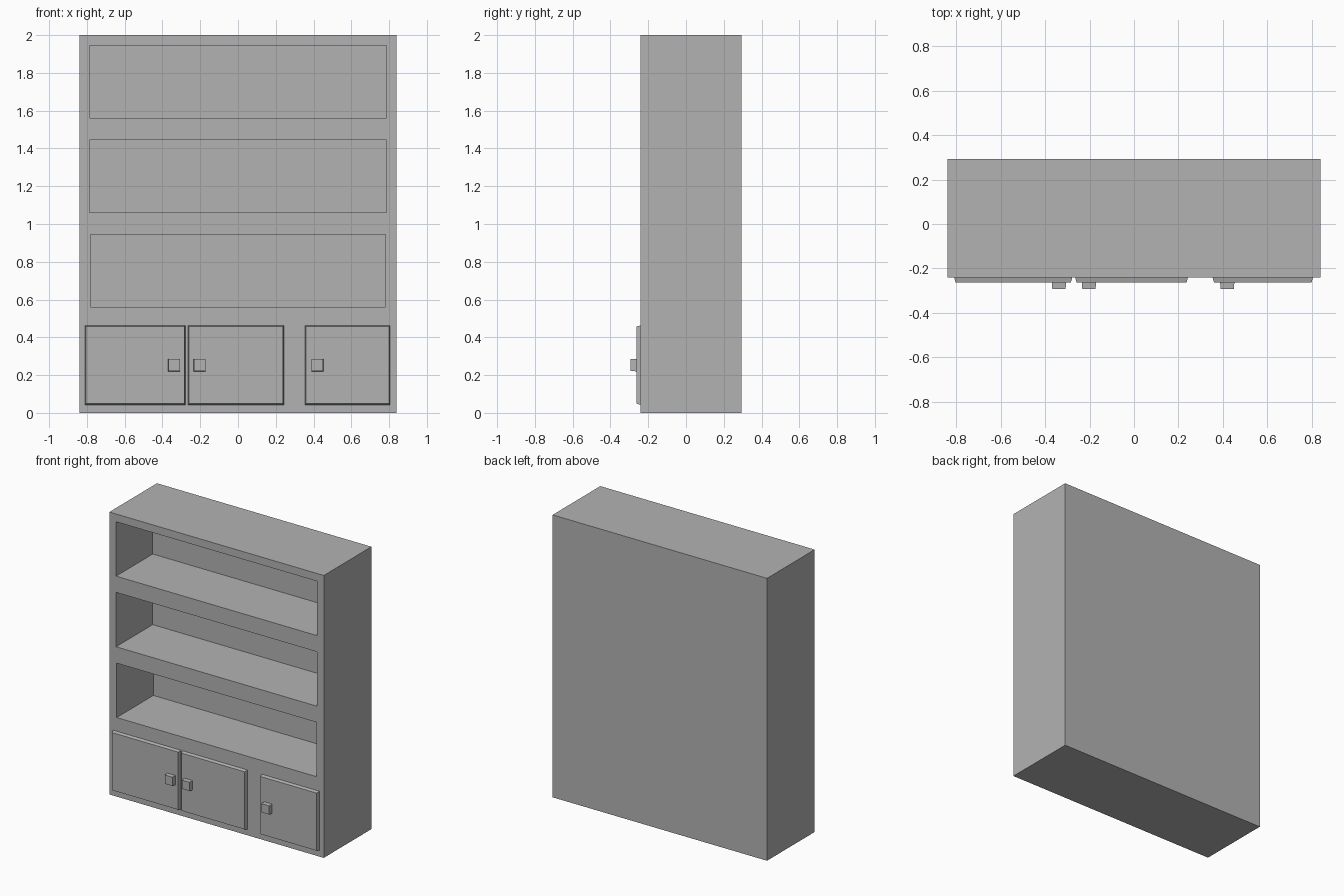
import bpy, bmesh

default = bpy.data.objects.get("Cube")
if default:
    bpy.data.objects.remove(default, do_unlink=True)

# Single painted finish
grey = bpy.data.materials.new("plain grey")
grey.use_nodes = True
colour = (0.45, 0.45, 0.45, 1)
grey.diffuse_color = colour
grey.node_tree.nodes["Principled BSDF"].inputs["Base Color"].default_value = colour


def block(name, x, y, z, taper=0.0):
    """Box between the (low, high) pairs; its front face shrinks by taper."""
    bm = bmesh.new()
    bmesh.ops.create_cube(bm, size=1)
    for v in bm.verts:
        inset = taper if v.co.y < 0 else 0
        v.co = (x[1] - inset if v.co.x > 0 else x[0] + inset,
                y[1] if v.co.y > 0 else y[0],
                z[1] - inset if v.co.z > 0 else z[0] + inset)
    mesh = bpy.data.meshes.new(name)
    bm.to_mesh(mesh)
    bm.free()
    mesh.materials.append(grey)
    obj = bpy.data.objects.new(name, mesh)
    bpy.context.collection.objects.link(obj)
    return obj


FRONT, BACK, DOOR_FRONT = -0.24, 0.293, -0.263

# Cabinet body with three open shelf recesses
body = block("cabinet_body", (-0.84, 0.84), (FRONT, BACK), (0, 2))
bpy.context.view_layer.objects.active = body
for low, half in ((0.56, 0.782), (1.06, 0.787), (1.56, 0.787)):
    cutter = block("shelf_cutter", (-half, half), (FRONT - 0.1, 0.17), (low, low + 0.385))
    cutter.hide_render = True
    cut = body.modifiers.new("shelf_recess", "BOOLEAN")
    cut.operation = "DIFFERENCE"
    cut.solver = "EXACT"
    cut.object = cutter
    bpy.ops.object.modifier_apply(modifier=cut.name)
    bpy.data.objects.remove(cutter, do_unlink=True)

# Doors with chamfered rims, each with a square knob
for side, x, knob_x in (("right", (-0.81, -0.278), -0.338),
                        ("middle", (-0.265, 0.243), -0.203),
                        ("left", (0.354, 0.806), 0.42)):
    block(side + "_door", x, (DOOR_FRONT, FRONT), (0.043, 0.463), taper=0.006)
    block(side + "_knob", (knob_x - 0.032, knob_x + 0.032),
          (-0.293, DOOR_FRONT), (0.22, 0.286), taper=0.002)
